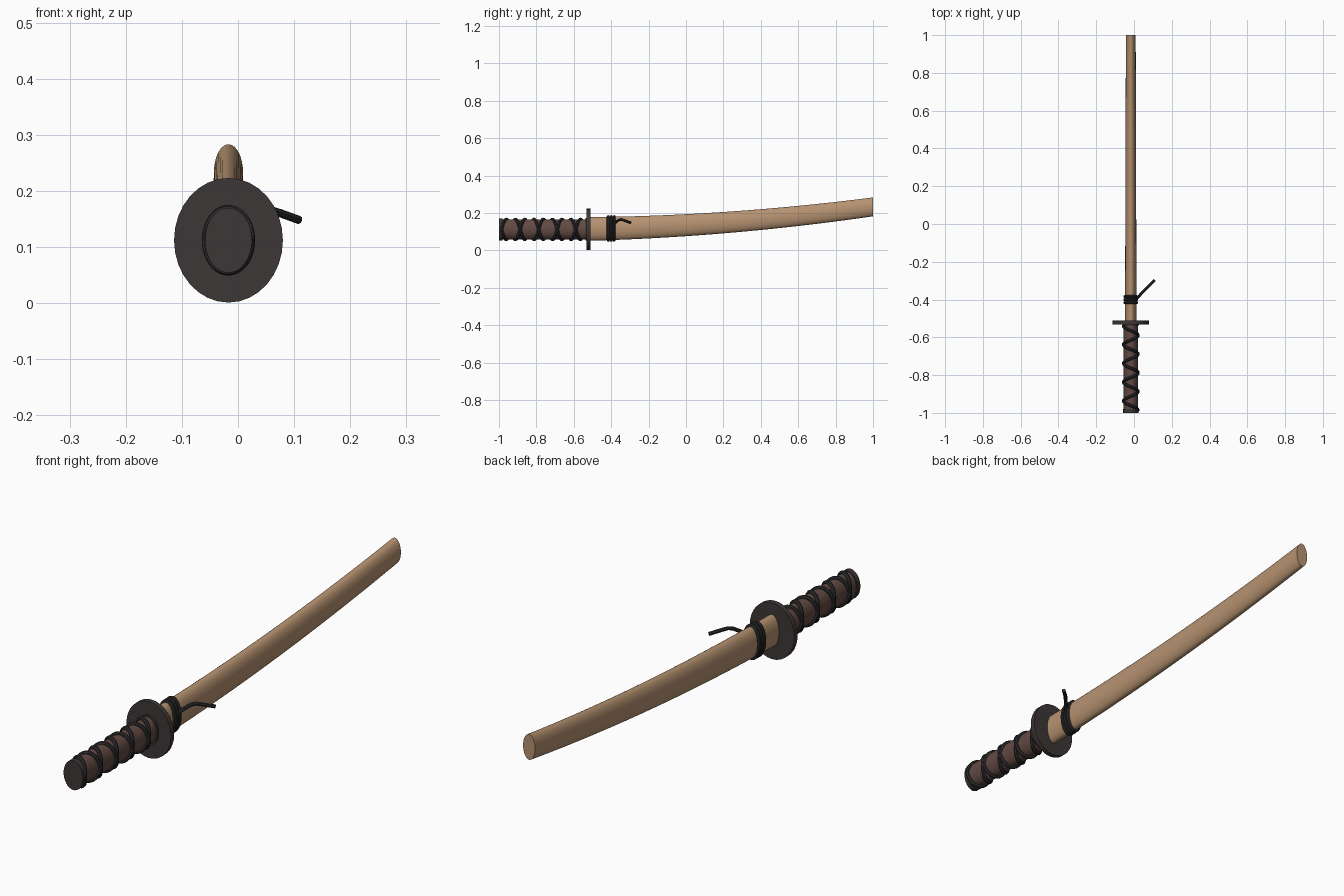
import bpy, bmesh, math
from mathutils import Vector

if "Cube" in bpy.data.objects:
    bpy.data.objects.remove(bpy.data.objects["Cube"])

CX, CZ = -0.017, 0.112   # grip axis


def material(name, rgb):
    m = bpy.data.materials.new(name)
    m.diffuse_color = (*rgb, 1)
    m.use_nodes = True
    m.node_tree.nodes["Principled BSDF"].inputs["Base Color"].default_value = m.diffuse_color
    return m


WOOD = material("tan wood", (0.47, 0.29, 0.165))
IRON = material("dark iron", (0.048, 0.038, 0.038))
GRIP = material("brown grip", (0.125, 0.068, 0.057))
CORD = material("black cord", (0.027, 0.025, 0.027))


def finish(ob, mat):
    ob.data.materials.append(mat)
    bpy.ops.object.select_all(action='DESELECT')
    ob.select_set(True)
    bpy.context.view_layer.objects.active = ob
    bpy.ops.object.shade_smooth_by_angle(angle=math.radians(35))


def loft(name, mat, sections, n=32):
    """Closed solid through elliptical sections (y, centre z, rx, rz)."""
    bm = bmesh.new()
    rings = []
    for y, z, rx, rz in sections:
        rings.append([bm.verts.new((CX + rx * math.cos(2 * math.pi * i / n), y,
                                    z + rz * math.sin(2 * math.pi * i / n)))
                      for i in range(n)])
    for a, b in zip(rings, rings[1:]):
        for i in range(n):
            j = (i + 1) % n
            bm.faces.new((a[i], a[j], b[j], b[i]))
    bm.faces.new(rings[0])
    bm.faces.new(rings[-1])
    bmesh.ops.recalc_face_normals(bm, faces=bm.faces)
    me = bpy.data.meshes.new(name)
    bm.to_mesh(me)
    bm.free()
    ob = bpy.data.objects.new(name, me)
    bpy.context.collection.objects.link(ob)
    finish(ob, mat)


def tube(name, mat, points, radius, cyclic=False):
    """Round cord along a path, turned into a mesh."""
    cu = bpy.data.curves.new(name, 'CURVE')
    cu.dimensions = '3D'
    cu.bevel_depth = radius
    cu.bevel_resolution = 2
    cu.use_fill_caps = True
    sp = cu.splines.new('POLY')
    sp.points.add(len(points) - 1)
    for p, co in zip(sp.points, points):
        p.co = (*co, 1)
    sp.use_cyclic_u = cyclic
    ob = bpy.data.objects.new(name, cu)
    bpy.context.collection.objects.link(ob)
    bpy.ops.object.select_all(action='DESELECT')
    ob.select_set(True)
    bpy.context.view_layer.objects.active = ob
    bpy.ops.object.convert(target='MESH')
    finish(bpy.context.view_layer.objects.active, mat)


# curved, slightly tapering scabbard
def scabbard_section(y):
    t = (y + 0.51) / 1.51
    return (y, 0.1145 + 0.03 * t + 0.088 * t * t, 0.0305 - 0.0045 * t, 0.063 - 0.0125 * t)


loft("scabbard", WOOD, [scabbard_section(-0.51 + 1.51 * i / 20) for i in range(21)])

# guard, grip, end cap and collar
loft("guard", IRON, [(-0.531, CZ, 0.097, 0.111), (-0.511, CZ, 0.097, 0.111)])
loft("grip", GRIP, [(-0.985, CZ, 0.038, 0.053), (-0.53, CZ, 0.038, 0.053)])
loft("end_cap", IRON, [(-1.0, CZ, 0.042, 0.058), (-0.98, CZ, 0.042, 0.058)])
loft("collar", IRON, [(-0.538, CZ, 0.044, 0.06), (-0.53, CZ, 0.044, 0.06)])

# two opposite spirals of cord that cross on the sides of the grip
for side, name in ((1, "grip_wrap_right"), (-1, "grip_wrap_left")):
    turns, steps = 4.5, 130
    pts = []
    for i in range(steps + 1):
        a = side * 2 * math.pi * turns * i / steps
        pts.append((CX + 0.039 * math.cos(a), -0.986 + 0.446 * i / steps,
                    CZ + 0.0545 * math.sin(a)))
    tube(name, CORD, pts, 0.0085)

# cord rings around the scabbard
for k in range(3):
    y, z, rx, rz = scabbard_section(-0.416 + 0.016 * k)
    tube(f"scabbard_cord_{k + 1}", CORD,
         [(CX + (rx + 0.001) * math.cos(2 * math.pi * i / 32), y,
           z + (rz + 0.001) * math.sin(2 * math.pi * i / 32)) for i in range(32)],
         0.008, True)

# loose cord end
tube("loose_cord", CORD,
     [(0.008, -0.402, 0.128), (0.03, -0.378, 0.150), (0.048, -0.358, 0.163),
      (0.06, -0.346, 0.165), (0.076, -0.33, 0.160), (0.109, -0.297, 0.148)], 0.0075)
